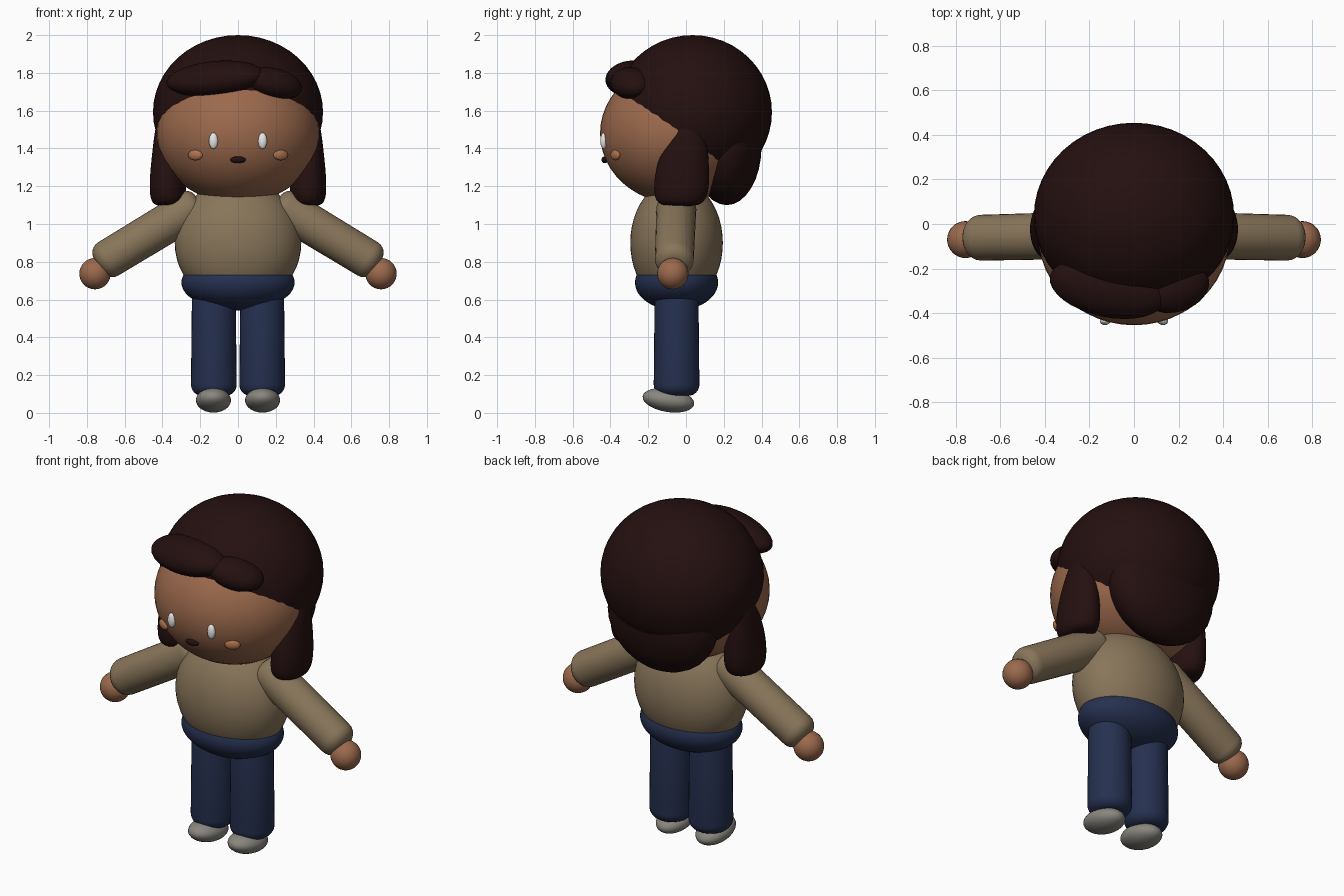
import bpy, bmesh, math
from mathutils import Vector, Matrix

if "Cube" in bpy.data.objects:
    bpy.data.objects.remove(bpy.data.objects["Cube"])


def material(name, rgb):
    m = bpy.data.materials.new(name)
    m.diffuse_color = (*rgb, 1)
    m.use_nodes = True
    m.node_tree.nodes["Principled BSDF"].inputs["Base Color"].default_value = m.diffuse_color
    return m


HAIR = material("dark_brown_hair", (0.018, 0.005, 0.005))
SKIN = material("warm_skin", (0.33, 0.142, 0.073))
CHEEK = material("blush", (0.42, 0.165, 0.075))
WHITE = material("eye_white", (0.85, 0.85, 0.85))
SWEATER = material("tan_sweater", (0.25, 0.18, 0.103))
DENIM = material("navy_trousers", (0.019, 0.030, 0.080))
SHOE = material("grey_shoe", (0.25, 0.24, 0.21))


def finish(name, bm, mat):
    bmesh.ops.recalc_face_normals(bm, faces=bm.faces)
    me = bpy.data.meshes.new(name)
    bm.to_mesh(me)
    bm.free()
    me.materials.append(mat)
    for p in me.polygons:
        p.use_smooth = True
    ob = bpy.data.objects.new(name, me)
    bpy.context.collection.objects.link(ob)
    return ob


def ellipsoid(name, mat, loc, radii, rot=(0, 0, 0), seg=32):
    bm = bmesh.new()
    bmesh.ops.create_uvsphere(bm, u_segments=seg, v_segments=seg // 2, radius=1)
    ob = finish(name, bm, mat)
    ob.location = loc
    ob.scale = radii
    ob.rotation_euler = [math.radians(a) for a in rot]
    return ob


def loft(name, mat, rows, seg=24):
    """Closed skin over elliptical rings given as (x, y, z, rx, ry)."""
    bm = bmesh.new()
    rings = []
    for x, y, z, rx, ry in rows:
        rings.append([bm.verts.new((x + rx * math.cos(2 * math.pi * i / seg),
                                    y + ry * math.sin(2 * math.pi * i / seg), z))
                      for i in range(seg)])
    for a, b in zip(rings, rings[1:]):
        for i in range(seg):
            j = (i + 1) % seg
            bm.faces.new((a[i], a[j], b[j], b[i]))
    bm.faces.new(rings[0])
    bm.faces.new(rings[-1])
    return finish(name, bm, mat)


def rounded_tube(name, mat, a, b, ra, rb, bevel):
    """Tapered cylinder from a to b with rounded rims."""
    a, b = Vector(a), Vector(b)
    length = (b - a).length
    angles = [math.pi / 2 * k / 6 for k in range(7)]
    rows = [(0, 0, bevel * (1 - math.cos(t)), ra - bevel * (1 - math.sin(t)),
             ra - bevel * (1 - math.sin(t))) for t in angles]
    rows += [(0, 0, length - bevel * (1 - math.cos(t)), rb - bevel * (1 - math.sin(t)),
              rb - bevel * (1 - math.sin(t))) for t in reversed(angles)]
    ob = loft(name, mat, rows, 32)
    q = Vector((0, 0, 1)).rotation_difference(b - a)
    ob.data.transform(Matrix.Translation(a) @ q.to_matrix().to_4x4())
    return ob


# Head, hair cap and back hair
ellipsoid("head", SKIN, (0, -0.05, 1.48), (0.43, 0.405, 0.37), seg=48)
ellipsoid("hair_cap", HAIR, (0, 0.035, 1.592), (0.45, 0.42, 0.408), seg=48)
ellipsoid("back_hair", HAIR, (0, 0.215, 1.41), (0.34, 0.185, 0.31))

# Swept fringe
ellipsoid("fringe_large", HAIR, (-0.12, -0.29, 1.77), (0.265, 0.13, 0.09), (14, -5, -12))
ellipsoid("fringe_small", HAIR, (0.19, -0.29, 1.745), (0.155, 0.105, 0.08), (10, 12, 18))

# Mouth
ellipsoid("mouth", HAIR, (0, -0.43, 1.34), (0.042, 0.018, 0.018), seg=16)

# Torso and hips
ellipsoid("sweater_body", SWEATER, (0, -0.05, 0.90), (0.335, 0.245, 0.335), seg=48)
ellipsoid("trouser_hips", DENIM, (0, -0.05, 0.69), (0.30, 0.22, 0.147), seg=48)

# Mirrored parts
for side, s in (("left", -1), ("right", 1)):
    ellipsoid(side + "_eye", WHITE, (s * 0.13, -0.436, 1.44), (0.024, 0.018, 0.043), seg=20)
    ellipsoid(side + "_cheek", CHEEK, (s * 0.226, -0.374, 1.365),
              (0.043, 0.018, 0.028), (0, 0, s * 28), seg=20)

    # Side lock, tapering up into the cap
    lock = loft(side + "_side_lock", HAIR, [
        (s * 0.37, 0.015, 1.62, 0.04, 0.04),
        (s * 0.375, 0.01, 1.50, 0.066, 0.09),
        (s * 0.375, -0.005, 1.40, 0.077, 0.122),
        (s * 0.375, -0.02, 1.28, 0.091, 0.145),
        (s * 0.37, -0.025, 1.18, 0.100, 0.148),
        (s * 0.37, -0.03, 1.12, 0.092, 0.132),
        (s * 0.37, -0.03, 1.093, 0.062, 0.09)])
    sub = lock.modifiers.new("soften", "SUBSURF")
    sub.levels = sub.render_levels = 2

    rounded_tube(side + "_sleeve", SWEATER, (s * 0.20, -0.05, 1.11),
                 (s * 0.742, -0.063, 0.782), 0.106, 0.103, 0.065)
    ellipsoid(side + "_hand", SKIN, (s * 0.757, -0.07, 0.737), (0.083, 0.083, 0.083))
    rounded_tube(side + "_trouser_leg", DENIM, (s * 0.128, -0.05, 0.09),
                 (s * 0.128, -0.05, 0.68), 0.121, 0.116, 0.06)
    ellipsoid(side + "_shoe", SHOE, (s * 0.13, -0.093, 0.067),
              (0.093, 0.138, 0.0625), (-9, 0, 0))
